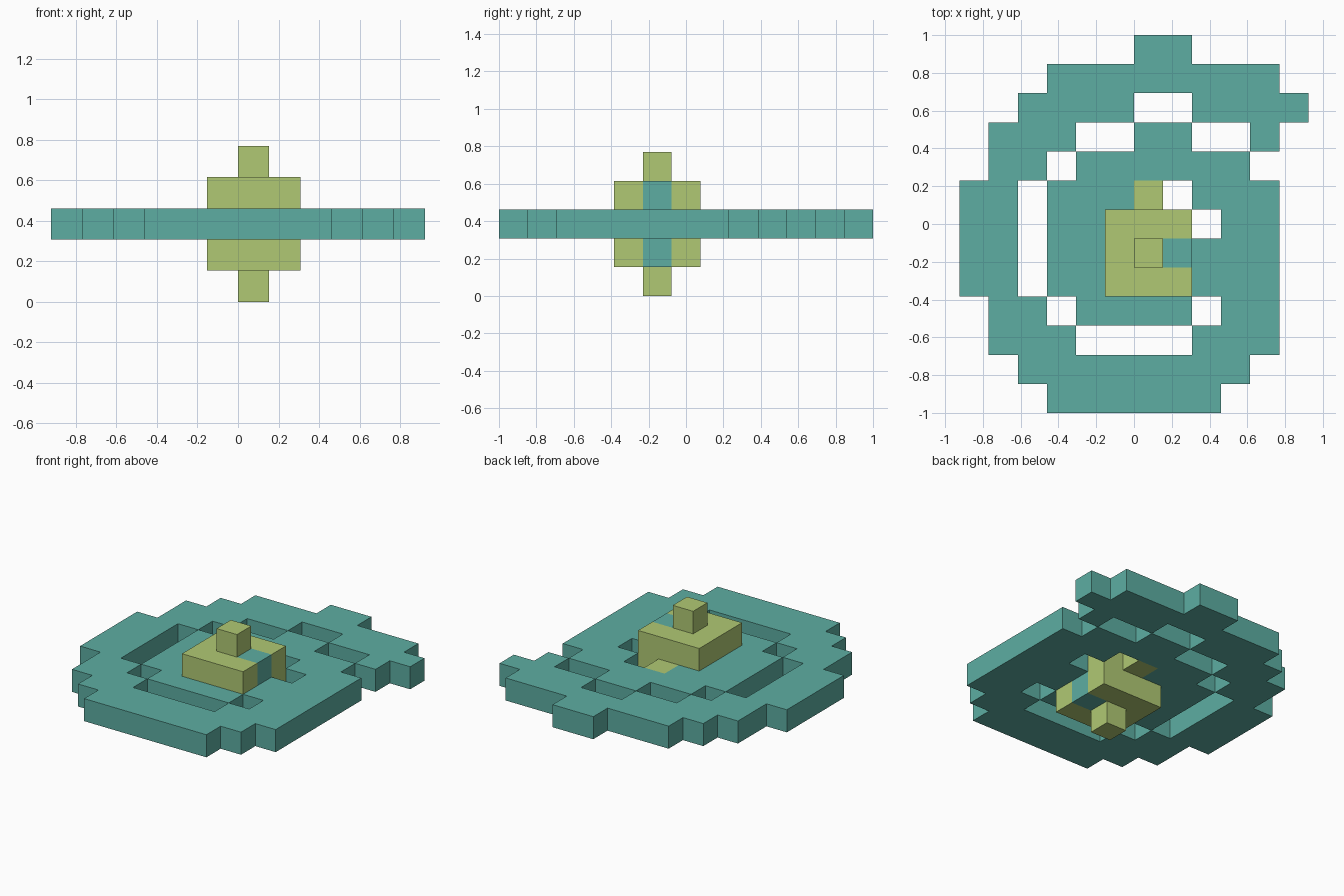
import bpy
import bmesh
from mathutils import Vector

cube = bpy.data.objects.get("Cube")
if cube:
    bpy.data.objects.remove(cube, do_unlink=True)

CELL = 2 / 13


def make_material(name, colour):
    mat = bpy.data.materials.new(name)
    mat.use_nodes = True
    mat.diffuse_color = colour
    mat.node_tree.nodes["Principled BSDF"].inputs["Base Color"].default_value = colour
    return mat


teal = make_material("teal", (0.110, 0.423, 0.361, 1))
lime = make_material("lime", (0.434, 0.584, 0.174, 1))

# Floor plan of the disc, back row first: # disc, o core, + core side patch
PLAN = [
    "......##....",
    "...########.",
    "..####..####",
    ".###..##..#.",
    ".##.######..",
    "##.###o.###.",
    "##.##ooo.##.",
    "##.##oo+###.",
    "##.##ooo###.",
    ".##.####.##.",
    ".###....###.",
    "..########..",
    "...######...",
]

cells = {}
for row, line in enumerate(PLAN):
    for col, mark in enumerate(line):
        if mark != ".":
            cells[col, row, 2] = mark

# Stepped core above and below the disc
for level in (1, 3):
    for col in (5, 6, 7):
        for row in (6, 7, 8):
            cells[col, row, level] = cells[col, row, 2]
for level in (0, 4):
    cells[6, 7, level] = "o"

DIRECTIONS = [Vector(d) for d in
              ((1, 0, 0), (-1, 0, 0), (0, 1, 0), (0, -1, 0), (0, 0, 1), (0, 0, -1))]


def build_part(name, mark, mat):
    """Make one mesh of the outer faces of every block with this mark."""
    bm = bmesh.new()
    for (col, row, level), kind in cells.items():
        if kind != mark:
            continue
        centre = Vector((col - 5.5, 6 - row, level + 0.5))
        for n in DIRECTIONS:
            if (col + int(n.x), row - int(n.y), level + int(n.z)) in cells:
                continue
            u = Vector((n.y, n.z, n.x))
            v = n.cross(u)
            corners = [centre + (n + a * u + b * v) / 2
                       for a, b in ((-1, -1), (1, -1), (1, 1), (-1, 1))]
            bm.faces.new([bm.verts.new(c * CELL) for c in corners])
    bmesh.ops.remove_doubles(bm, verts=bm.verts[:], dist=0.001)
    mesh = bpy.data.meshes.new(name)
    bm.to_mesh(mesh)
    bm.free()
    mesh.materials.append(mat)
    bpy.context.collection.objects.link(bpy.data.objects.new(name, mesh))


build_part("stepped_disc", "#", teal)
build_part("centre_core", "o", lime)
build_part("core_side_patch", "+", teal)
